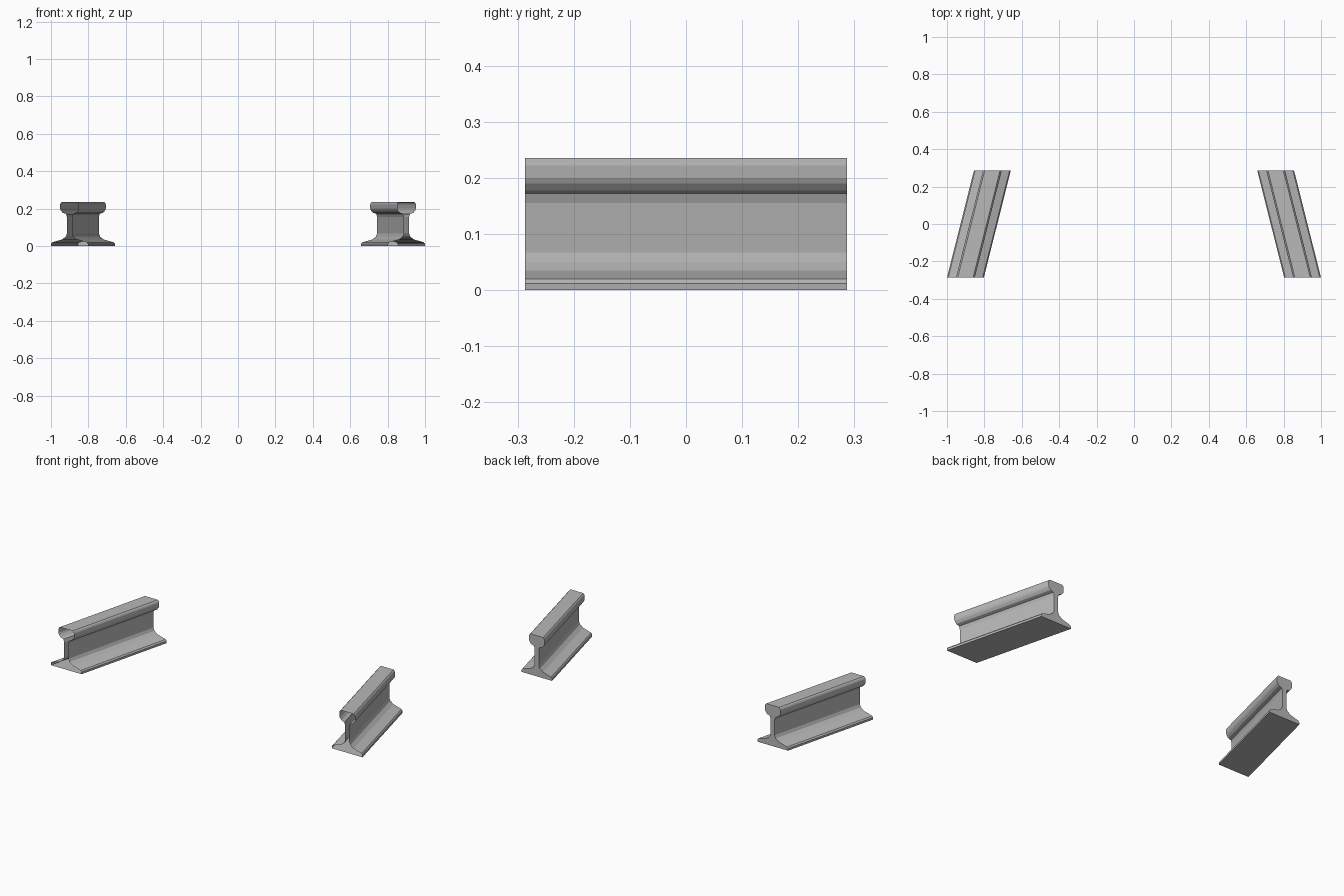
import bpy
import bmesh

cube = bpy.data.objects.get("Cube")
if cube:
    bpy.data.objects.remove(cube, do_unlink=True)

steel = bpy.data.materials.new("steel_grey")
steel.use_nodes = True
GREY = (0.48, 0.48, 0.48, 1)
steel.diffuse_color = GREY
steel.node_tree.nodes["Principled BSDF"].inputs["Base Color"].default_value = GREY

# Half cross-section, bottom to top: foot, web, head
HALF = [(0.0985, 0), (0.0985, 0.012), (0.092, 0.02), (0.04, 0.035),
        (0.02, 0.05), (0.013, 0.067), (0.013, 0.155), (0.018, 0.172),
        (0.036, 0.178), (0.046, 0.19), (0.05, 0.2), (0.05, 0.222),
        (0.047, 0.23), (0.041, 0.236)]
PROFILE = HALF + [(-x, z) for x, z in reversed(HALF)]
HALF_LENGTH = 0.287
FRONT_X, BACK_X = 0.9015, 0.757


def make_rail(name, side):
    """Skewed rail, open at the front end and closed at the back."""
    bm = bmesh.new()
    front = [bm.verts.new((side * FRONT_X + x, -HALF_LENGTH, z)) for x, z in PROFILE]
    back = [bm.verts.new((side * BACK_X + x, HALF_LENGTH, z)) for x, z in PROFILE]
    n = len(PROFILE)
    for i in range(n):
        j = (i + 1) % n
        bm.faces.new((front[i], front[j], back[j], back[i]))
    bm.faces.new(list(reversed(back)))
    # Consistent winding, turned so the back cap faces outward
    bmesh.ops.recalc_face_normals(bm, faces=bm.faces)
    bm.normal_update()
    bm.faces.ensure_lookup_table()
    if bm.faces[-1].normal.y < 0:
        bmesh.ops.reverse_faces(bm, faces=bm.faces)
    mesh = bpy.data.meshes.new(name)
    bm.to_mesh(mesh)
    bm.free()
    mesh.materials.append(steel)
    rail = bpy.data.objects.new(name, mesh)
    bpy.context.collection.objects.link(rail)


make_rail("left_rail", 1)
make_rail("right_rail", -1)
